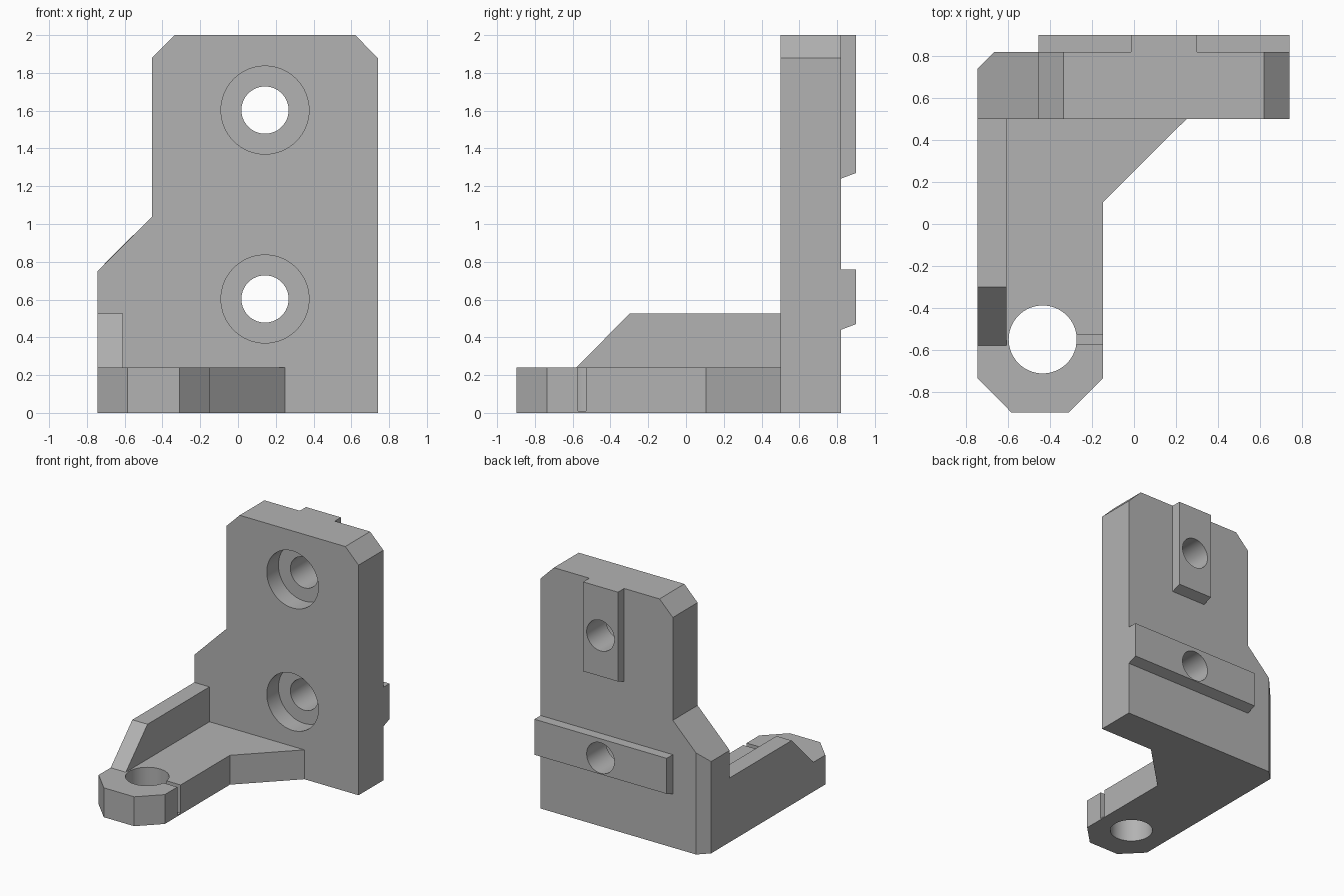
import bpy, bmesh, math
from mathutils import Matrix, Vector

if "Cube" in bpy.data.objects:
    bpy.data.objects.remove(bpy.data.objects["Cube"], do_unlink=True)

grey = bpy.data.materials.new("plain grey")
grey.use_nodes = True
grey.diffuse_color = (0.45, 0.45, 0.45, 1)
grey.node_tree.nodes["Principled BSDF"].inputs["Base Color"].default_value = grey.diffuse_color


def make_object(name, bm):
    bmesh.ops.recalc_face_normals(bm, faces=bm.faces)
    mesh = bpy.data.meshes.new(name)
    bm.to_mesh(mesh)
    bm.free()
    mesh.materials.append(grey)
    obj = bpy.data.objects.new(name, mesh)
    bpy.context.collection.objects.link(obj)
    return obj


def extrude_profile(name, points, axis, start, end):
    """Extrude a 2D outline, given in the other two axes, along one axis."""
    def place(a, b):
        co = [a, b]
        co.insert(axis, start)
        return co
    bm = bmesh.new()
    face = bm.faces.new([bm.verts.new(place(a, b)) for a, b in points])
    step = Vector((0, 0, 0))
    step[axis] = end - start
    new = bmesh.ops.extrude_face_region(bm, geom=[face])["geom"]
    bmesh.ops.translate(bm, vec=step, verts=[v for v in new if isinstance(v, bmesh.types.BMVert)])
    return make_object(name, bm)


def box(name, x, y, z):
    return extrude_profile(name, [(x[0], y[0]), (x[1], y[0]), (x[1], y[1]), (x[0], y[1])], 2, *z)


def cylinder(name, centre, radius, depth, along_y=False):
    bm = bmesh.new()
    turn = Matrix.Rotation(math.pi / 2, 4, "X") if along_y else Matrix()
    bmesh.ops.create_cone(bm, cap_ends=True, segments=64, radius1=radius, radius2=radius,
                          depth=depth, matrix=Matrix.Translation(centre) @ turn)
    return make_object(name, bm)


def combine(target, tool, operation):
    mod = target.modifiers.new(operation.title(), "BOOLEAN")
    mod.operation, mod.solver, mod.object = operation, "EXACT", tool
    tool.hide_render = True
    bpy.context.view_layer.objects.active = target
    bpy.ops.object.modifier_apply(modifier=mod.name)
    bpy.data.objects.remove(tool, do_unlink=True)


LEFT, RIGHT = -0.745, 0.74
FRONT, BACK, KEY_BACK = 0.5, 0.82, 0.9
INSIDE = 0.6

# Upright mounting plate with clipped corners
bracket = extrude_profile("mounting_bracket", [
    (LEFT, 0), (RIGHT, 0), (RIGHT, 1.88), (0.62, 2), (-0.335, 2),
    (-0.455, 1.88), (-0.455, 1.04), (LEFT, 0.75)], 1, FRONT, BACK)

# Chamfer on the rear vertical edge of the plate
chamfer = extrude_profile("edge_chamfer", [
    (LEFT - 0.02, 0.72), (-0.645, 0.84), (LEFT - 0.02, 0.84)], 2, -0.1, 1)
combine(bracket, chamfer, "DIFFERENCE")

# Forward arm with a gusset to the plate
arm = extrude_profile("arm", [
    (LEFT, INSIDE), (LEFT, -0.735), (-0.585, -0.897), (-0.31, -0.897),
    (-0.147, -0.735), (-0.147, 0.105), (0.25, FRONT), (0.25, INSIDE)], 2, 0, 0.24)
combine(bracket, arm, "UNION")

# Stiffening wall on the outer side of the arm
wall = extrude_profile("side_wall", [
    (INSIDE, 0.1), (INSIDE, 0.525), (-0.3, 0.525), (-0.58, 0.24), (-0.58, 0.1)], 0, LEFT, -0.608)
combine(bracket, wall, "UNION")

# Locating keys on the back: one vertical, one horizontal, both sloped below
for name, low, high, x0, x1 in (("upper_key", 1.24, 2, -0.015, 0.3),
                                ("lower_key", 0.44, 0.76, -0.455, RIGHT)):
    key = extrude_profile(name, [
        (0.75, low), (BACK, low), (KEY_BACK, low + 0.03), (KEY_BACK, high), (0.75, high)], 0, x0, x1)
    combine(bracket, key, "UNION")

# Counterbored screw holes
for z in (0.603, 1.603):
    combine(bracket, cylinder("screw_hole", (0.143, 0.7, z), 0.125, 1, True), "DIFFERENCE")
    combine(bracket, cylinder("counterbore", (0.143, FRONT, z), 0.233, 0.3, True), "DIFFERENCE")

# Rod hole at the arm tip and its narrow slot
combine(bracket, cylinder("rod_hole", (-0.435, -0.55, 0.1), 0.162, 1), "DIFFERENCE")
combine(bracket, box("slot", (-0.32, -0.1), (-0.573, -0.53), (0.01, 0.4)), "DIFFERENCE")

# Smooth the bores, keep every edge crisp
bpy.ops.object.select_all(action="DESELECT")
bracket.select_set(True)
bpy.context.view_layer.objects.active = bracket
bpy.ops.object.shade_smooth_by_angle(angle=math.radians(25))
